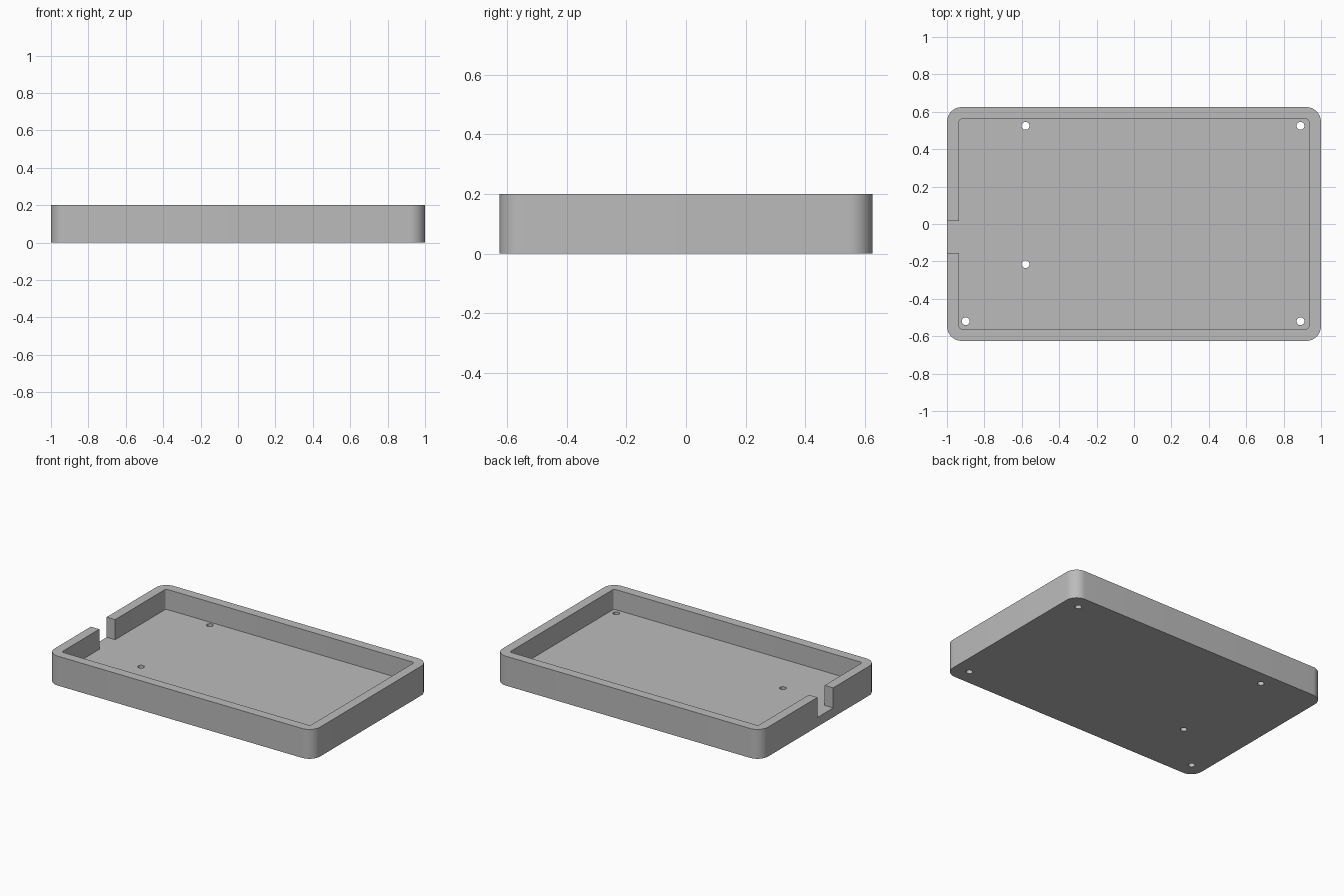
import bpy, bmesh
from math import cos, sin, pi

if "Cube" in bpy.data.objects:
    bpy.data.objects.remove(bpy.data.objects["Cube"], do_unlink=True)

LENGTH, WIDTH, HEIGHT = 2.0, 1.25, 0.2
WALL, FLOOR, CORNER = 0.064, 0.063, 0.08
HOLE_RADIUS = 0.021
HOLES = [(-0.58, 0.525), (0.89, 0.525), (-0.58, -0.215), (0.89, -0.52), (-0.9, -0.52)]

grey = bpy.data.materials.new("plain grey")
grey.use_nodes = True
colour = (0.5, 0.5, 0.5, 1)
grey.diffuse_color = colour
grey.node_tree.nodes["Principled BSDF"].inputs["Base Color"].default_value = colour


def prism(name, outline, z0, z1):
    """Extrude a flat outline from z0 to z1."""
    bm = bmesh.new()
    base = bm.faces.new([bm.verts.new((x, y, z0)) for x, y in outline])
    result = bmesh.ops.extrude_face_region(bm, geom=[base])
    top = [v for v in result["geom"] if isinstance(v, bmesh.types.BMVert)]
    bmesh.ops.translate(bm, verts=top, vec=(0, 0, z1 - z0))
    bmesh.ops.recalc_face_normals(bm, faces=bm.faces)
    mesh = bpy.data.meshes.new(name)
    bm.to_mesh(mesh)
    bm.free()
    mesh.materials.append(grey)
    obj = bpy.data.objects.new(name, mesh)
    bpy.context.collection.objects.link(obj)
    return obj


def arc(cx, cy, r, start, sweep, steps):
    return [(cx + r * cos(start + sweep * i / steps), cy + r * sin(start + sweep * i / steps))
            for i in range(steps + 1)]


def rounded_rectangle(length, width, r, steps=12):
    dx, dy = length / 2 - r, width / 2 - r
    points = []
    for i, (sx, sy) in enumerate([(1, 1), (-1, 1), (-1, -1), (1, -1)]):
        points += arc(sx * dx, sy * dy, r, i * pi / 2, pi / 2, steps)
    return points


def cut(target, cutter):
    """Subtract the cutter for good and remove it."""
    mod = target.modifiers.new("cut", "BOOLEAN")
    mod.operation, mod.solver, mod.object = "DIFFERENCE", "EXACT", cutter
    bpy.context.view_layer.objects.active = target
    bpy.ops.object.modifier_apply(modifier=mod.name)
    bpy.data.objects.remove(cutter, do_unlink=True)


# Solid block with rounded upright corners
tray = prism("tray", rounded_rectangle(LENGTH, WIDTH, CORNER), 0, HEIGHT)

# Open cavity
cut(tray, prism("cavity", rounded_rectangle(LENGTH - 2 * WALL, WIDTH - 2 * WALL, CORNER - WALL, 6),
                FLOOR, HEIGHT + 0.1))

# Cable slot through the right end wall, level with the floor
slot = [(-1.1, -0.155), (-0.9, -0.155), (-0.9, 0.015), (-1.1, 0.015)]
cut(tray, prism("slot", slot, FLOOR, HEIGHT + 0.1))

# Screw holes through the floor
for x, y in HOLES:
    cut(tray, prism("hole", arc(x, y, HOLE_RADIUS, 0, 2 * pi, 24)[:-1], -0.1, FLOOR + 0.05))

# Smooth corners, sharp edges
bpy.ops.object.select_all(action="DESELECT")
tray.select_set(True)
bpy.context.view_layer.objects.active = tray
bpy.ops.object.shade_smooth_by_angle(angle=pi / 6)
